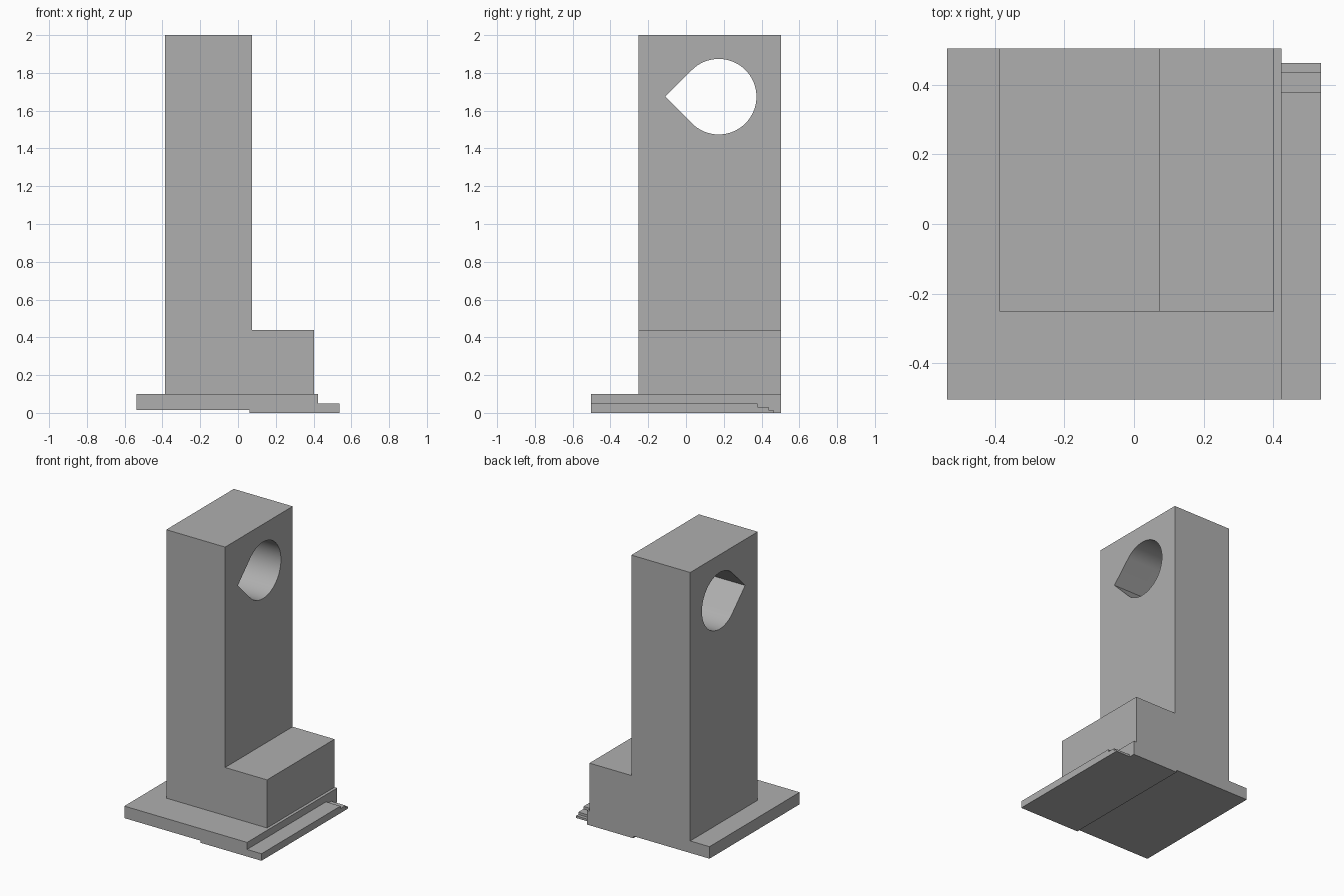
import bpy
import bmesh
import math
from mathutils import Vector

if "Cube" in bpy.data.objects:
    bpy.data.objects.remove(bpy.data.objects["Cube"], do_unlink=True)

GREY = (0.43, 0.43, 0.43, 1.0)
grey = bpy.data.materials.new("plain_grey")
grey.use_nodes = True
grey.diffuse_color = GREY
grey.node_tree.nodes["Principled BSDF"].inputs["Base Color"].default_value = GREY


def extrude_profile(name, points, axis, start, end):
    """Extrude a closed (x, z) profile along y, or a (y, z) profile along x."""
    bm = bmesh.new()
    place = (lambda a, b: (a, start, b)) if axis == "y" else (lambda a, b: (start, a, b))
    face = bm.faces.new([bm.verts.new(place(a, b)) for a, b in points])
    moved = bmesh.ops.extrude_face_region(bm, geom=[face])["geom"]
    offset = Vector((0, end - start, 0)) if axis == "y" else Vector((end - start, 0, 0))
    bmesh.ops.translate(bm, vec=offset, verts=[g for g in moved if isinstance(g, bmesh.types.BMVert)])
    bmesh.ops.recalc_face_normals(bm, faces=bm.faces)
    mesh = bpy.data.meshes.new(name)
    bm.to_mesh(mesh)
    bm.free()
    mesh.materials.append(grey)
    obj = bpy.data.objects.new(name, mesh)
    bpy.context.collection.objects.link(obj)
    return obj


BACK, FRONT = 0.504, -0.504
LEDGE_X, SIDE = 0.424, 0.537

# Base plate, slightly raised under its right half
extrude_profile("base_plate", [
    (-SIDE, 0.015), (0.06, 0.015), (0.06, 0), (LEDGE_X, 0), (LEDGE_X, 0.1), (-SIDE, 0.1),
], "y", FRONT, BACK)

# Low side ledge, stepping down at the back
extrude_profile("side_ledge", [
    (FRONT, 0), (0.462, 0), (0.462, 0.015), (0.437, 0.015), (0.437, 0.032),
    (0.379, 0.032), (0.379, 0.05), (FRONT, 0.05),
], "x", LEDGE_X, SIDE)

# Tall post with its foot block
post = extrude_profile("post", [
    (-0.386, 0.1), (0.403, 0.1), (0.403, 0.44), (0.075, 0.44), (0.075, 2), (-0.386, 2),
], "y", -0.251, BACK)

# Teardrop hole: a round arc closed by a right-angled point towards the front
CY, CZ, R, STEPS = 0.173, 1.674, 0.2, 48
teardrop = [(CY - R * math.sqrt(2), CZ)]
for i in range(STEPS + 1):
    a = math.radians(-135 + 270 * i / STEPS)
    teardrop.append((CY + R * math.cos(a), CZ + R * math.sin(a)))
cutter = extrude_profile("hole_cutter", teardrop, "x", -0.6, 0.3)
cutter.hide_render = True

cut = post.modifiers.new("teardrop_hole", "BOOLEAN")
cut.operation = "DIFFERENCE"
cut.solver = "EXACT"
cut.object = cutter
bpy.ops.object.select_all(action="DESELECT")
bpy.context.view_layer.objects.active = post
post.select_set(True)
bpy.ops.object.modifier_apply(modifier=cut.name)
bpy.data.objects.remove(cutter, do_unlink=True)
bpy.ops.object.shade_smooth_by_angle(angle=math.radians(30))
